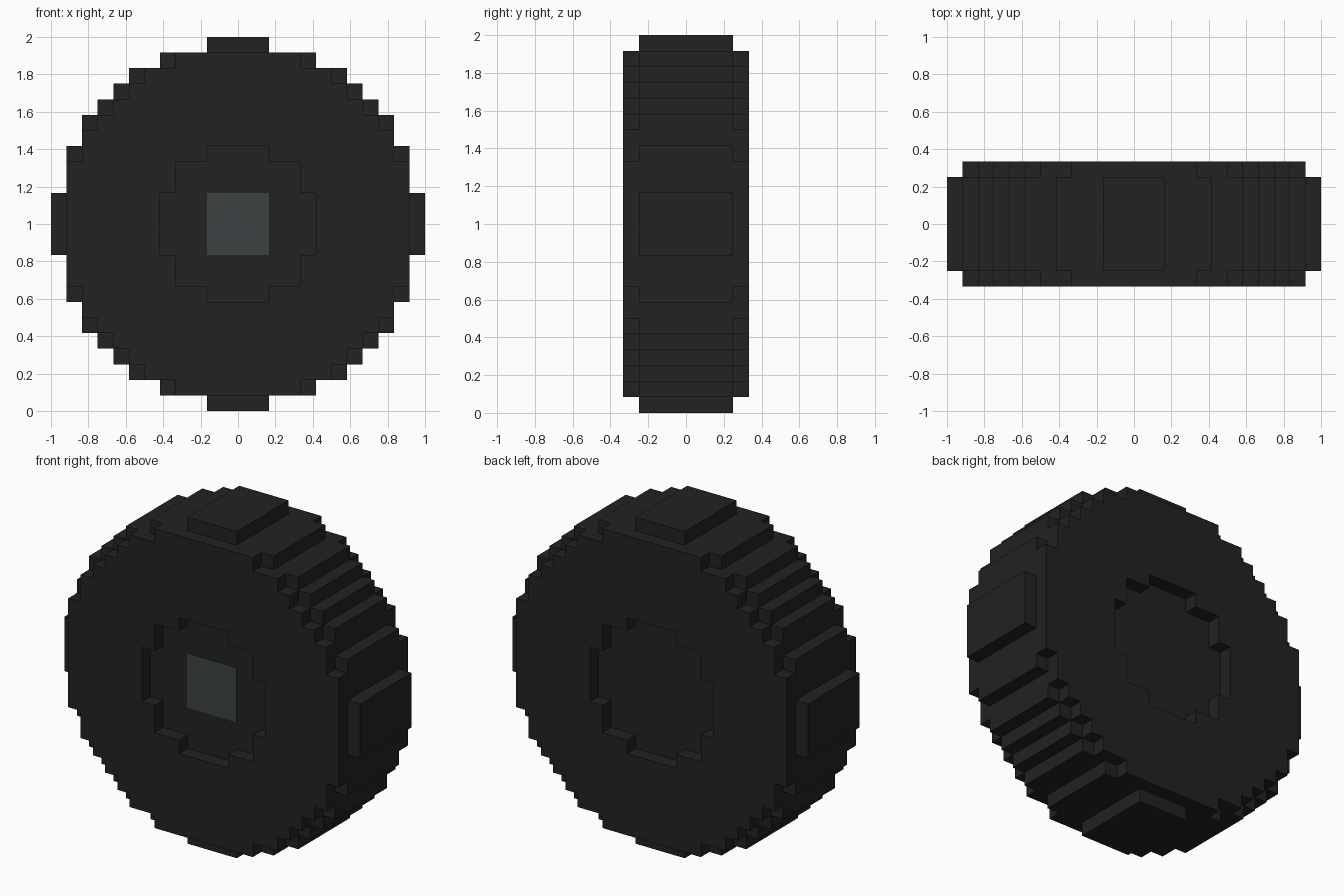
import bpy
import bmesh

UNIT = 1 / 12  # one step of the blocky grid

# Remove the default cube only
if "Cube" in bpy.data.objects:
    bpy.data.objects.remove(bpy.data.objects["Cube"], do_unlink=True)


def make_material(name, rgb):
    mat = bpy.data.materials.new(name)
    mat.use_nodes = True
    mat.diffuse_color = (*rgb, 1)
    bsdf = mat.node_tree.nodes["Principled BSDF"]
    bsdf.inputs["Base Color"].default_value = (*rgb, 1)
    bsdf.inputs["Roughness"].default_value = 0.9
    return mat


def stepped_outline(steps):
    """Mirror (half width, height) steps of one quarter into a full outline."""
    quarter = []
    for i, (w, h) in enumerate(steps):
        quarter.append((w, h))
        if i + 1 < len(steps):
            quarter.append((w, steps[i + 1][1]))
    half = quarter + [(x, -z) for x, z in reversed(quarter)]
    return half + [(-x, z) for x, z in reversed(half)]


def extrude_outlines(name, outlines, y0, y1, mat, open_at=None):
    """Fill an outline, with an optional hole, and extrude it along y."""
    bm = bmesh.new()
    edges = []
    for outline in outlines:
        verts = [bm.verts.new((x * UNIT, y0 * UNIT, 1 + z * UNIT)) for x, z in outline]
        edges += [bm.edges.new((verts[i - 1], v)) for i, v in enumerate(verts)]
    bmesh.ops.triangle_fill(bm, use_beauty=True, edges=edges, normal=(0, -1, 0))
    result = bmesh.ops.extrude_face_region(bm, geom=bm.faces[:], use_keep_orig=True)
    moved = [g for g in result["geom"] if isinstance(g, bmesh.types.BMVert)]
    bmesh.ops.translate(bm, verts=moved, vec=(0, (y1 - y0) * UNIT, 0))
    bmesh.ops.recalc_face_normals(bm, faces=bm.faces[:])
    # Drop the cap that rests on another part
    if open_at is not None:
        hidden = [f for f in bm.faces
                  if all(abs(v.co.y - open_at * UNIT) < 1e-4 for v in f.verts)]
        bmesh.ops.delete(bm, geom=hidden, context="FACES")
    mesh = bpy.data.meshes.new(name)
    bm.to_mesh(mesh)
    bm.free()
    mesh.materials.append(mat)
    obj = bpy.data.objects.new(name, mesh)
    bpy.context.collection.objects.link(obj)
    return obj


rubber = make_material("black_rubber", (0.0160, 0.0160, 0.0162))
steel = make_material("dark_grey_steel", (0.046, 0.054, 0.055))

tread = stepped_outline([(2, 12), (5, 11), (7, 10), (8, 9),
                         (9, 8), (10, 7), (11, 5), (12, 2)])
sidewall = stepped_outline([(4, 11), (6, 10), (7, 9), (8, 8),
                            (9, 7), (10, 6), (11, 4)])
recess = stepped_outline([(2, 5), (4, 4), (5, 2)])
square = stepped_outline([(2, 2)])

# Wide stepped tread through the middle of the wheel
extrude_outlines("tyre_tread", [tread], -3, 3, rubber)

# Raised sidewalls around the hub recess, front and back
for label, side in (("front", -1), ("back", 1)):
    extrude_outlines(label + "_sidewall", [sidewall, recess],
                     4 * side, 3 * side, rubber, open_at=3 * side)

# Thin hub plate on the front recess floor
extrude_outlines("hub_plate", [square], -3.04, -3, steel, open_at=-3)
